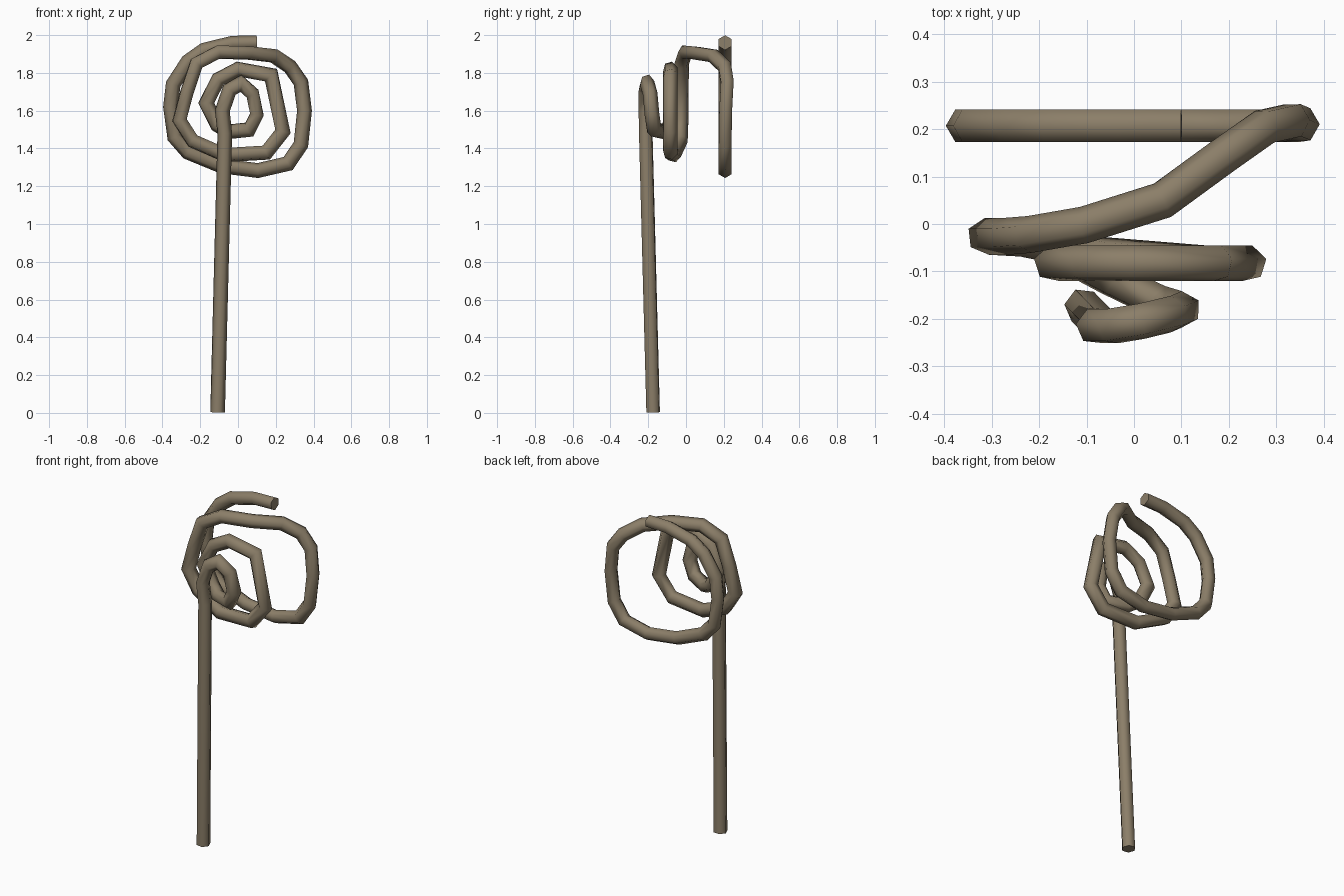
import bpy, bmesh, math
from mathutils import Vector

if "Cube" in bpy.data.objects:
    bpy.data.objects.remove(bpy.data.objects["Cube"])

RADIUS, SIDES = 0.039, 6

# Centre line of the bent rod, from the free outer end to the foot of the stem
PATH = [(.10, .207, 1.96), (-.03, .207, 1.957), (-.18, .207, 1.92), (-.265, .207, 1.86),
        (-.343, .207, 1.74), (-.357, .207, 1.62), (-.335, .207, 1.46), (-.265, .207, 1.38),
        (-.09, .207, 1.308), (.105, .207, 1.283), (.265, .207, 1.32), (.333, .207, 1.42),
        (.352, .21, 1.6), (.333, .218, 1.75), (.275, .205, 1.833), (.19, .145, 1.89),
        (.06, .05, 1.905), (-.105, -.002, 1.91), (-.22, -.022, 1.85), (-.27, -.026, 1.7),
        (-.31, -.026, 1.55), (-.24, -.03, 1.44), (-.07, -.065, 1.365), (.15, -.083, 1.378),
        (.238, -.083, 1.49), (.175, -.083, 1.788), (.0, -.083, 1.82), (-.105, -.083, 1.765),
        (-.168, -.083, 1.64), (-.11, -.083, 1.525), (-.05, -.115, 1.488), (.06, -.168, 1.5),
        (.1, -.18, 1.58), (.077, -.19, 1.69), (.015, -.205, 1.745), (-.045, -.215, 1.71),
        (-.083, -.215, 1.6), (-.07, -.213, 1.48), (-.108, -.174, .003)]


def sweep(name, path, material):
    """Sweep a regular polygon along a polyline with mitred joints."""
    pts = [Vector(p) for p in path]
    dirs = [(b - a).normalized() for a, b in zip(pts, pts[1:])]
    bm = bmesh.new()
    u = Vector((0, 0, 1))
    u = (u - dirs[0] * u.dot(dirs[0])).normalized()
    v = dirs[0].cross(u)
    offs = [RADIUS * (u * math.cos(t) + v * math.sin(t))
            for t in (2 * math.pi * i / SIDES for i in range(SIDES))]
    rings = [[bm.verts.new(pts[0] + o) for o in offs]]
    for i in range(1, len(pts)):
        d = dirs[i - 1]
        if i < len(dirs):
            n = (d + dirs[i]).normalized()
            # slide each corner along the segment onto the mitre plane
            ring = [pts[i] + o - d * (o.dot(n) / d.dot(n)) for o in offs]
            turn = d.rotation_difference(dirs[i])
            offs = [turn @ o for o in offs]
        else:
            ring = [pts[i] + o for o in offs]
        rings.append([bm.verts.new(p) for p in ring])
    for a, b in zip(rings, rings[1:]):
        for j in range(SIDES):
            k = (j + 1) % SIDES
            bm.faces.new((a[j], a[k], b[k], b[j]))
    bm.faces.new(rings[0])
    bm.faces.new(rings[-1])
    bmesh.ops.recalc_face_normals(bm, faces=bm.faces)
    mesh = bpy.data.meshes.new(name)
    bm.to_mesh(mesh)
    bm.free()
    mesh.materials.append(material)
    obj = bpy.data.objects.new(name, mesh)
    bpy.context.collection.objects.link(obj)
    return obj


brown = bpy.data.materials.new("dull_brown")
brown.diffuse_color = (0.26, 0.21, 0.14, 1)
brown.use_nodes = True
brown.node_tree.nodes["Principled BSDF"].inputs["Base Color"].default_value = brown.diffuse_color

# Spiral rod: loose coils at the top running into a straight stem
rod = sweep("spiral_rod", PATH, brown)
bpy.context.view_layer.objects.active = rod
rod.select_set(True)
bpy.ops.object.shade_smooth_by_angle(angle=math.radians(65))
